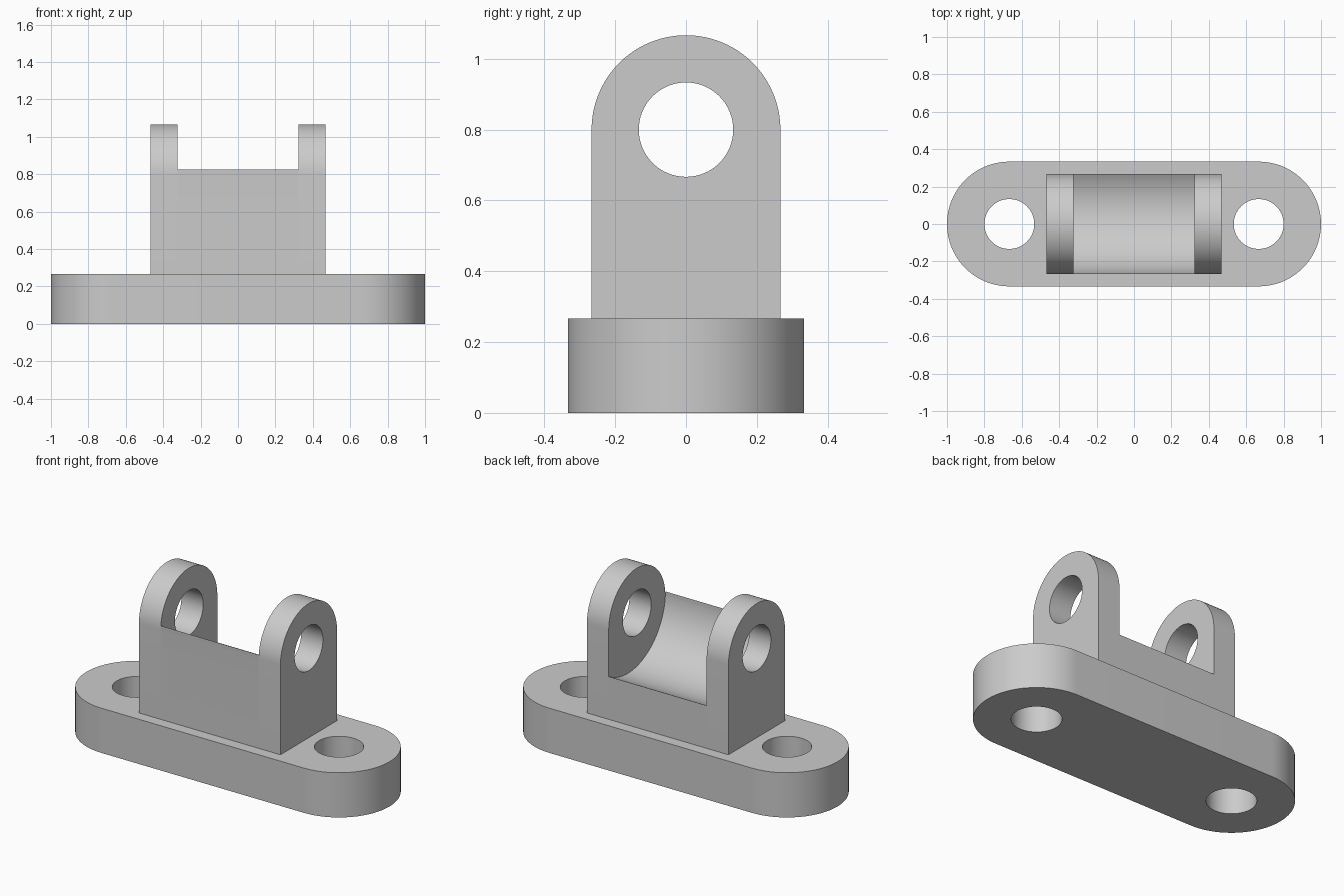
import bpy, bmesh
from math import pi, cos, sin, atan2, hypot, radians
from mathutils import Vector

cube = bpy.data.objects.get("Cube")
if cube:
    bpy.data.objects.remove(cube, do_unlink=True)

# One plain grey for the whole casting
grey = bpy.data.materials.new("plain_grey")
grey.use_nodes = True
GREY = (0.6, 0.6, 0.6, 1)
grey.diffuse_color = GREY
grey.node_tree.nodes["Principled BSDF"].inputs["Base Color"].default_value = GREY

UNIT = 2 / 15          # hole radius; the other sizes are multiples of it
BASE_TOP = 2 * UNIT
HALF_DEPTH = 2 * UNIT  # half the lug depth, also its top radius
PIN_Z = 6 * UNIT
EAR_OUT, EAR_IN = 3.5 * UNIT, 0.323


def arc(cu, cv, r, start, end, steps=48):
    """Points along an arc, both ends included."""
    angles = [start + (end - start) * i / steps for i in range(steps + 1)]
    return [(cu + r * cos(a), cv + r * sin(a)) for a in angles]


def circle(cu, cv, r):
    return arc(cu, cv, r, 0, 2 * pi, 64)[:-1]


def extruded(name, loops, start, end, axis):
    """Fill an outline with holes and extrude it along x or z."""
    def place(u, v, w):
        return Vector((w, u, v)) if axis == "x" else Vector((u, v, w))
    bm = bmesh.new()
    for loop in loops:
        verts = [bm.verts.new(place(u, v, start)) for u, v in loop]
        for i, vert in enumerate(verts):
            bm.edges.new((verts[i - 1], vert))
    bmesh.ops.triangle_fill(bm, use_beauty=True, edges=bm.edges[:])
    grown = bmesh.ops.extrude_face_region(bm, geom=bm.faces[:])["geom"]
    moved = [g for g in grown if isinstance(g, bmesh.types.BMVert)]
    bmesh.ops.translate(bm, verts=moved, vec=place(0, 0, end - start))
    bmesh.ops.recalc_face_normals(bm, faces=bm.faces[:])
    mesh = bpy.data.meshes.new(name)
    bm.to_mesh(mesh)
    bm.free()
    mesh.materials.append(grey)
    obj = bpy.data.objects.new(name, mesh)
    bpy.context.collection.objects.link(obj)
    bpy.ops.object.select_all(action="DESELECT")
    obj.select_set(True)
    bpy.context.view_layer.objects.active = obj
    bpy.ops.object.shade_smooth_by_angle(angle=radians(30))
    return obj


# Base plate: rounded ends with a bolt hole at each end
end_x, end_r = 5 * UNIT, 2.5 * UNIT
outline = arc(end_x, 0, end_r, -pi / 2, pi / 2) + arc(-end_x, 0, end_r, pi / 2, 3 * pi / 2)
bolt_holes = [circle(side * end_x, 0, UNIT) for side in (-1, 1)]
extruded("base_plate", [outline] + bolt_holes, 0, BASE_TOP, "z")

# Two ears with round tops and a pin hole
foot = [(-HALF_DEPTH, BASE_TOP), (HALF_DEPTH, BASE_TOP)]
ear = foot + arc(0, PIN_Z, HALF_DEPTH, 0, pi)
pin_hole = circle(0, PIN_Z, UNIT)
extruded("left_ear", [ear, pin_hole], EAR_IN, EAR_OUT, "x")
extruded("right_ear", [ear, pin_hole], -EAR_OUT, -EAR_IN, "x")

# Saddle between the ears: hollowed top, high at the front and low at the back
scoop_y, scoop_z, scoop_r = 0.0855, 0.825, 0.351
back_z = 0.522
back_angle = atan2(back_z - scoop_z, HALF_DEPTH - scoop_y)
scoop_r = hypot(back_z - scoop_z, HALF_DEPTH - scoop_y)
scoop = arc(scoop_y, scoop_z, scoop_r, back_angle, -pi)
saddle = foot + scoop + [(-HALF_DEPTH, PIN_Z)]
extruded("saddle", [saddle], -EAR_IN, EAR_IN, "x")
